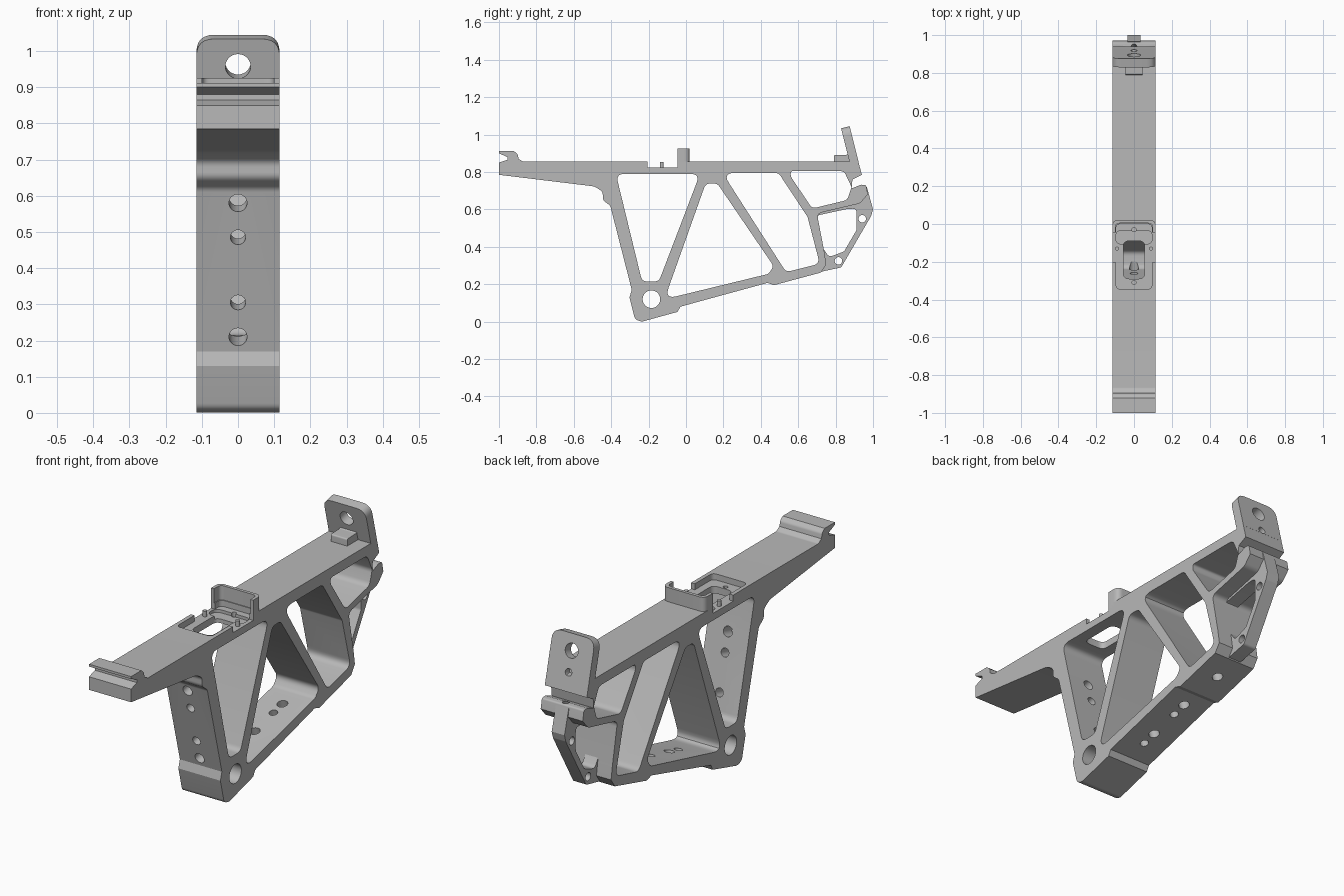
import bpy, bmesh, math
from mathutils import Matrix, Vector

cube = bpy.data.objects.get("Cube")
if cube:
    bpy.data.objects.remove(cube)

HALF = 0.115  # half width of the frame

grey = bpy.data.materials.new("machined grey")
grey.use_nodes = True
grey.diffuse_color = (0.48, 0.48, 0.48, 1)
grey.node_tree.nodes["Principled BSDF"].inputs["Base Color"].default_value = (0.48, 0.48, 0.48, 1)


def frame(x, y, z, origin=(0, 0, 0)):
    """Matrix whose columns are the given local axes."""
    m = Matrix((x, y, z)).transposed().to_4x4()
    m.translation = Vector(origin)
    return m


SIDE = frame((0, 1, 0), (0, 0, 1), (1, 0, 0))  # drawn in y-z, extruded along x
TOP = Matrix.Identity(4)                       # drawn in x-y, extruded along z


def rounded(points, default=0.0, steps=6):
    """Round each corner; a third value in a point overrides the radius."""
    out = []
    for i, p in enumerate(points):
        c = Vector(p[:2])
        r = p[2] if len(p) > 2 else default
        a = Vector(points[i - 1][:2]) - c
        b = Vector(points[(i + 1) % len(points)][:2]) - c
        if r == 0:
            out.append(c)
            continue
        t = min(r / math.tan(a.angle(b) / 2), 0.47 * min(a.length, b.length))
        s, e = c + a.normalized() * t, c + b.normalized() * t
        for k in range(steps + 1):
            u = k / steps
            out.append(s * (1 - u) ** 2 + c * 2 * u * (1 - u) + e * u * u)
    return out


def finish(name, bm):
    bmesh.ops.recalc_face_normals(bm, faces=bm.faces)
    mesh = bpy.data.meshes.new(name)
    bm.to_mesh(mesh)
    bm.free()
    mesh.materials.append(grey)
    ob = bpy.data.objects.new(name, mesh)
    bpy.context.scene.collection.objects.link(ob)
    return ob


def prism(name, points, lo, hi, matrix=SIDE, radius=0.0):
    bm = bmesh.new()
    verts = [bm.verts.new((p.x, p.y, lo)) for p in rounded(points, radius)]
    face = bm.faces.new(verts)
    ext = bmesh.ops.extrude_face_region(bm, geom=[face])
    moved = [g for g in ext["geom"] if isinstance(g, bmesh.types.BMVert)]
    bmesh.ops.translate(bm, verts=moved, vec=(0, 0, hi - lo))
    bmesh.ops.transform(bm, matrix=matrix, verts=bm.verts)
    return finish(name, bm)


def rod(name, centre, axis, radius, length):
    bm = bmesh.new()
    turn = Vector((0, 0, 1)).rotation_difference(Vector(axis)).to_matrix().to_4x4()
    bmesh.ops.create_cone(bm, cap_ends=True, segments=28, radius1=radius, radius2=radius,
                          depth=length, matrix=Matrix.Translation(centre) @ turn)
    return finish(name, bm)


def rect(x0, x1, y0, y1):
    return [(x0, y0), (x1, y0), (x1, y1), (x0, y1)]


def cut(target, cutter):
    mod = target.modifiers.new("cut", "BOOLEAN")
    mod.operation, mod.solver, mod.object = "DIFFERENCE", "EXACT", cutter
    graph = bpy.context.evaluated_depsgraph_get()
    mesh = bpy.data.meshes.new_from_object(target.evaluated_get(graph))
    target.modifiers.clear()
    target.data = mesh
    bpy.data.objects.remove(cutter)


# Main truss body with nose rail, leg, lower beam and rear finger
body = prism("truss_body", [
    (-1, 0.785), (-0.49, 0.723, 0.08), (-0.445, 0.695, 0.03), (-0.445, 0.65, 0.03),
    (-0.405, 0.62, 0.03), (-0.29, 0.17), (-0.302, 0.13), (-0.272, 0.01, 0.03),
    (-0.235, 0, 0.03), (-0.045, 0.052), (-0.03, 0.08), (0.435, 0.207), (0.47, 0.195),
    (0.72, 0.262), (0.75, 0.305), (0.74, 0.37), (0.7, 0.578, 0.03), (0.93, 0.632, 0.05),
    (0.972, 0.68), (0.962, 0.73, 0.01), (0.935, 0.732), (0.885, 0.712), (0.89, 0.76),
    (0.94, 0.785), (0.922, 0.855), (-0.87, 0.855, 0.02), (-0.895, 0.87), (-0.9, 0.895, 0.02),
    (-0.92, 0.912), (-1, 0.912), (-1, 0.9), (-0.955, 0.88), (-0.955, 0.865), (-1, 0.85),
], -HALF, HALF)

# Lightening windows
windows = [
    [(-0.375, 0.79), (0.075, 0.79), (-0.145, 0.215), (-0.235, 0.215)],
    [(-0.115, 0.12), (0.105, 0.738), (0.168, 0.738), (0.47, 0.295), (0.44, 0.255)],
    [(0.195, 0.795), (0.495, 0.795), (0.65, 0.56), (0.715, 0.31), (0.535, 0.265)],
    [(0.56, 0.805), (0.845, 0.805), (0.885, 0.72), (0.862, 0.65), (0.675, 0.605), (0.56, 0.775)],
]
for w in windows:
    cut(body, prism("cutter", w, -0.3, 0.3, radius=0.035))
cut(body, rod("cutter", (0, -0.185, 0.12), (1, 0, 0), 0.047, 1))

# Screw holes through the front leg, lower beam and rear finger
for z, r in ((0.58, 0.025), (0.485, 0.021), (0.305, 0.021), (0.21, 0.025)):
    y = -0.405 + (0.62 - z) * 0.2556
    cut(body, rod("cutter", (0, y, z), (0, 0.97, 0.25), r, 0.2))
for y, r in ((0.07, 0.02), (0.14, 0.025), (0.285, 0.02), (0.355, 0.025), (0.59, 0.025)):
    cut(body, rod("cutter", (0, y, 0.108 + y * 0.268), (0, -0.26, 0.965), r, 0.22))
cut(body, rod("cutter", (0, 0.935, 0.72), (0, 0.3, 0.95), 0.015, 0.1))

# Stepped pocket in the top rail
cut(body, prism("cutter", rect(-0.2, 0.2, -0.205, -0.045), 0.825, 1, TOP))
cut(body, prism("cutter", rect(-0.095, 0.095, -0.345, 0), 0.825, 1, TOP, 0.025))
cut(body, prism("cutter", rect(-0.097, 0.097, -0.107, -0.035), 0.81, 1, TOP, 0.035))
cut(body, prism("cutter", rect(-0.056, 0.056, -0.29, -0.09), 0.7, 1, TOP, 0.03))
for y in (-0.03, -0.31):
    cut(body, rod("cutter", (0, y, 0.82), (0, 0, 1), 0.011, 0.045))

# Narrow rear strut
strut = prism("rear_strut", [
    (0.7, 0.262), (0.83, 0.29, 0.02), (0.99, 0.565, 0.02), (1, 0.6), (0.967, 0.72),
    (0.91, 0.65), (0.69, 0.595), (0.735, 0.36)], -0.035, 0.035)
cut(strut, prism("cutter", [
    (0.69, 0.565), (0.86, 0.602), (0.912, 0.605), (0.912, 0.49), (0.845, 0.375),
    (0.765, 0.345), (0.735, 0.39)], -0.3, 0.3, radius=0.025))
for y, z in ((0.942, 0.55), (0.815, 0.325)):
    cut(strut, rod("cutter", (0, y, z), (1, 0, 0), 0.02, 1))

# Leaning rear plate with rounded top corners
LEAN = frame((1, 0, 0), (0, -0.243, 0.97), (0, -0.97, -0.243), (0, 0.94, 0.785))
plate = prism("rear_plate", [
    (-HALF, 0.07), (HALF, 0.07), (HALF, 0.268, 0.05), (-HALF, 0.268, 0.05)], 0, 0.047, LEAN)
cut(plate, rod("cutter", (0, 0.87, 0.963), (0, 0.97, 0.243), 0.035, 0.3))
cut(plate, rod("cutter", (0, 0.915, 0.87), (0, 0.97, 0.243), 0.018, 0.06))
block = prism("plate_block", [
    (0.79, 0.85), (0.885, 0.85), (0.885, 0.91), (0.858, 0.892, 0.01), (0.79, 0.89, 0.008)],
    -0.045, 0.045)

# Curved guard wall behind the pocket
guard = prism("pocket_guard", [
    (-HALF, -0.045), (-0.099, -0.045), (-0.099, 0.004, 0.03), (0.099, 0.004, 0.03),
    (0.099, -0.045), (HALF, -0.045), (HALF, 0.02, 0.04), (-HALF, 0.02, 0.04)],
    0.82, 0.925, TOP)

# Locating pins in the pocket
pins = [rod(n + "_pin", (x, -0.13, 0.835), (0, 0, 1), 0.01, 0.035)
        for n, x in (("left", 0.09), ("right", -0.09))]

# Smooth rounded faces, keep machined edges sharp
bpy.ops.object.select_all(action="DESELECT")
for ob in [body, strut, plate, block, guard] + pins:
    ob.select_set(True)
bpy.context.view_layer.objects.active = body
bpy.ops.object.shade_smooth_by_angle(angle=math.radians(30))
